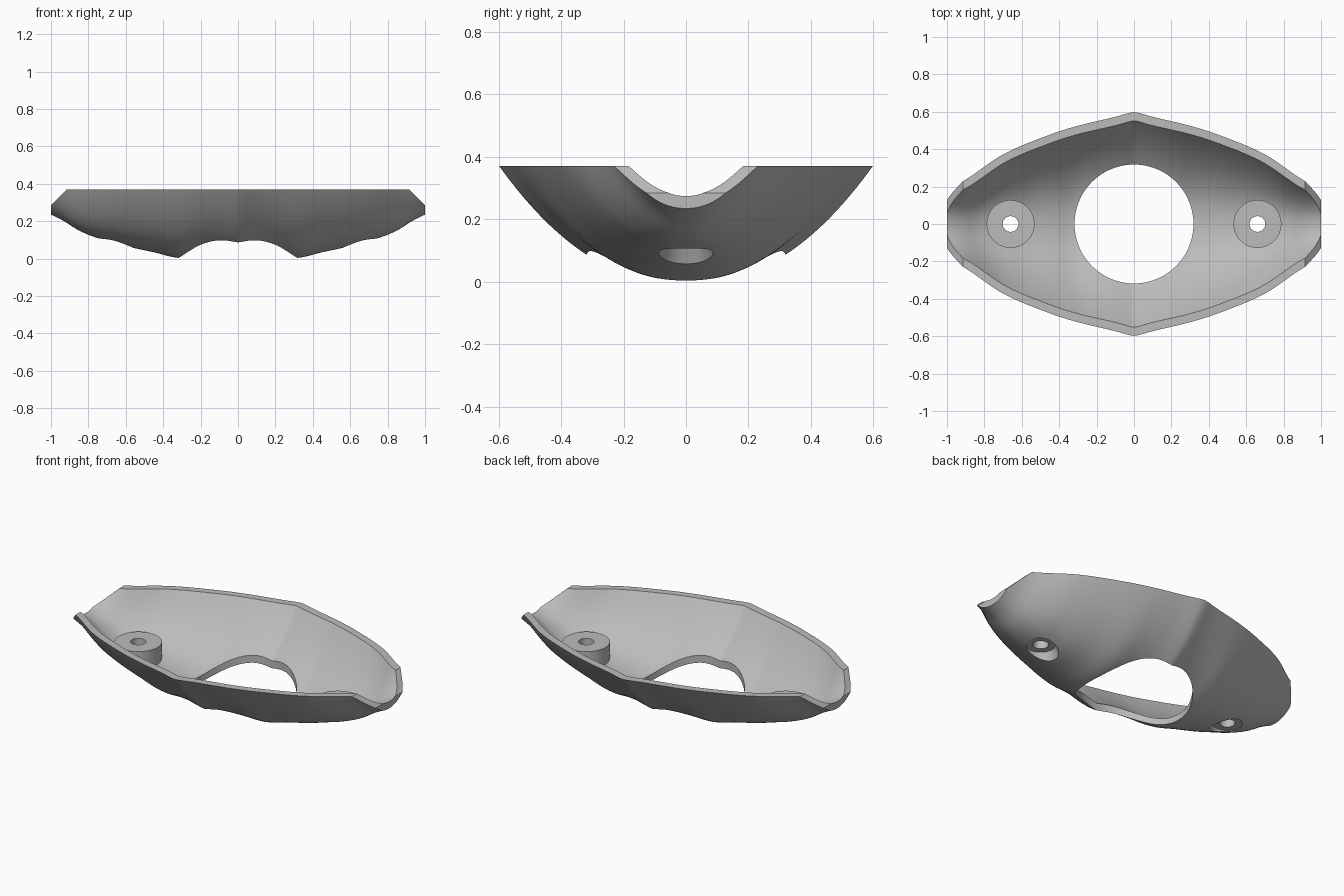
import bpy, bmesh, math
from mathutils import Vector

if "Cube" in bpy.data.objects:
    bpy.data.objects.remove(bpy.data.objects["Cube"], do_unlink=True)

RIM = 0.37
# Half width at the rim and height of the keel, both along x
WIDTH = [(0, .598), (.03, .593), (.1, .573), (.3, .525), (.46, .474), (.7, .372), (.91, .232), (1, .2), (1.1, .18)]
KEEL = [(0, -.008), (.1, .01), (.2, .012), (.32, .004), (.45, .034), (.57, .06), (.66, .085),
        (.76, .113), (.85, .15), (.93, .2), (1, .235), (1.1, .27)]


def curve(points, x):
    """Smooth interpolation through points, mirrored about zero."""
    x = abs(x)
    i = max(k for k in range(len(points) - 1) if points[k][0] <= x)

    def slope(k):
        a, b = points[max(k - 1, 0)], points[min(k + 1, len(points) - 1)]
        return (b[1] - a[1]) / (b[0] - a[0])
    (x0, y0), (x1, y1) = points[i], points[i + 1]
    h = x1 - x0
    t = (x - x0) / h
    return ((1 + 2 * t) * (1 - t) ** 2 * y0 + t * (1 - t) ** 2 * h * slope(i)
            + t * t * (3 - 2 * t) * y1 + t * t * (t - 1) * h * slope(i + 1))


def height(x, y):
    k = curve(KEEL, x)
    return k + (RIM - k) * abs(y / curve(WIDTH, x)) ** 2.2


def add_object(name, bm):
    bmesh.ops.recalc_face_normals(bm, faces=bm.faces)
    mesh = bpy.data.meshes.new(name)
    bm.to_mesh(mesh)
    bm.free()
    obj = bpy.data.objects.new(name, mesh)
    bpy.context.collection.objects.link(obj)
    return obj


def cylinder(name, x, z0, z1, r0, r1, sides=64):
    bm = bmesh.new()
    bmesh.ops.create_cone(bm, cap_ends=True, segments=sides, radius1=r0, radius2=r1, depth=z1 - z0)
    bmesh.ops.translate(bm, verts=bm.verts, vec=(x, 0, (z0 + z1) / 2))
    return add_object(name, bm)


def apply_modifiers(obj):
    bpy.context.view_layer.update()
    graph = bpy.context.evaluated_depsgraph_get()
    mesh = bpy.data.meshes.new_from_object(obj.evaluated_get(graph))
    obj.modifiers.clear()
    obj.data = mesh


def combine(obj, tool, operation):
    mod = obj.modifiers.new("combine", 'BOOLEAN')
    mod.operation, mod.solver, mod.object = operation, 'EXACT', tool
    apply_modifiers(obj)
    bpy.data.objects.remove(tool, do_unlink=True)


# Curved hull surface, oversized so it can be trimmed
bm = bmesh.new()
NX, NU = 108, 56
rows = []
for i in range(NX + 1):
    x = -1.08 + 2.16 * i / NX
    w = curve(WIDTH, x)
    ys = [w * 1.2 * (2 * j / NU - 1) for j in range(NU + 1)]
    rows.append([bm.verts.new((x, y, height(x, y))) for y in ys])
for a, b in zip(rows, rows[1:]):
    for j in range(NU):
        bm.faces.new((a[j], b[j], b[j + 1], a[j + 1]))
shell = add_object("curved_shell", bm)
if shell.data.polygons[NU // 2].normal.z < 0:
    shell.data.flip_normals()
thick = shell.modifiers.new("thickness", 'SOLIDIFY')
thick.thickness, thick.offset = 0.037, 1
apply_modifiers(shell)

# Screw bosses, with undersides that follow the hull
for side in (-1, 1):
    boss = cylinder("boss", side * 0.66, 0, 0.19, 0.128, 0.128)
    for v in boss.data.vertices:
        if v.co.z < 0.1:
            v.co.z = height(v.co.x, v.co.y) + 0.018
    combine(shell, boss, 'UNION')
    combine(shell, cylinder("pocket", side * 0.66, 0, 0.11, 0.125, 0.08), 'DIFFERENCE')
    combine(shell, cylinder("screw_hole", side * 0.66, -0.2, 0.5, 0.042, 0.042, 32), 'DIFFERENCE')

# Central opening
combine(shell, cylinder("opening", 0, -0.3, 0.5, 0.318, 0.318, 96), 'DIFFERENCE')

# Flat rim, end faces and end chamfers
bm = bmesh.new()
outline = [(-1, -.2), (1, -.2), (1, .285), (.915, RIM), (-.915, RIM), (-1, .285)]
face = bm.faces.new([bm.verts.new((x, -1, z)) for x, z in outline])
ext = bmesh.ops.extrude_face_region(bm, geom=[face])
bmesh.ops.translate(bm, vec=Vector((0, 2, 0)), verts=[g for g in ext["geom"] if isinstance(g, bmesh.types.BMVert)])
combine(shell, add_object("trim", bm), 'INTERSECT')

# Single grey finish
grey = bpy.data.materials.new("plain_grey")
grey.use_nodes = True
colour = (0.5, 0.5, 0.5, 1)
grey.diffuse_color = colour
grey.node_tree.nodes["Principled BSDF"].inputs["Base Color"].default_value = colour
shell.data.materials.clear()
shell.data.materials.append(grey)

for obj in bpy.context.selected_objects:
    obj.select_set(False)
shell.select_set(True)
bpy.context.view_layer.objects.active = shell
bpy.ops.object.shade_smooth_by_angle(angle=math.radians(30))
